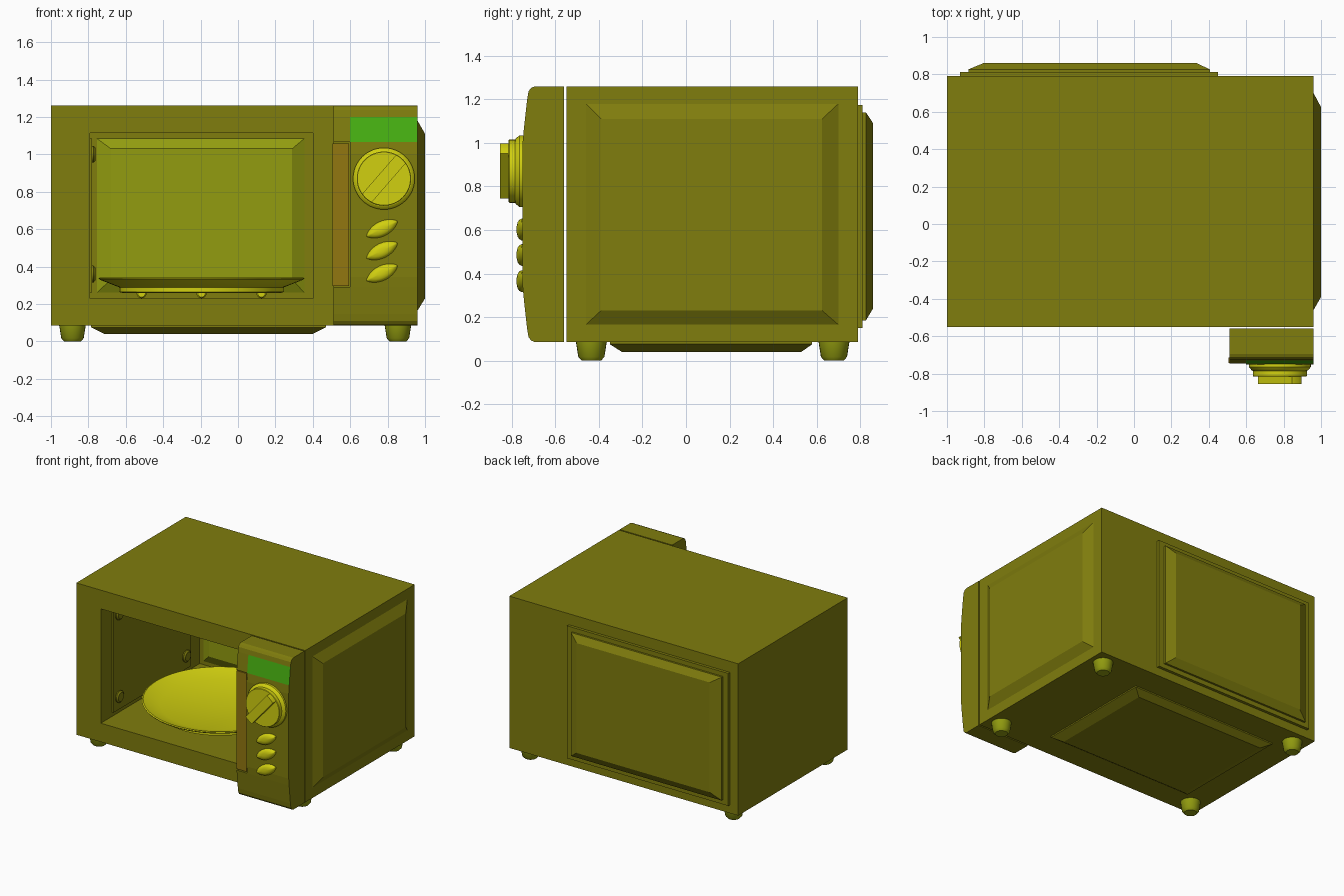
import bpy, bmesh, math
from math import sin, cos, pi

if "Cube" in bpy.data.objects:
    bpy.data.objects.remove(bpy.data.objects["Cube"])


def material(name, rgb):
    m = bpy.data.materials.new(name)
    m.diffuse_color = (*rgb, 1)
    m.use_nodes = True
    m.node_tree.nodes["Principled BSDF"].inputs["Base Color"].default_value = m.diffuse_color
    return m


OLIVE = material("olive_case", (0.215, 0.205, 0.004))
GREENISH = material("green_olive", (0.29, 0.335, 0.005))
YELLOW = material("yellow", (0.64, 0.63, 0.005))
DISPLAY = material("display_green", (0.065, 0.45, 0.006))
BROWN = material("brown", (0.29, 0.185, 0.005))


def loft(name, rings, mat, smooth=False):
    """Closed solid through equal-length rings, capped at both ends."""
    bm = bmesh.new()
    vs = [[bm.verts.new(p) for p in r] for r in rings]
    n = len(rings[0])
    for a, b in zip(vs, vs[1:]):
        for i in range(n):
            j = (i + 1) % n
            bm.faces.new((a[i], a[j], b[j], b[i]))
    bm.faces.new(vs[0])
    bm.faces.new(vs[-1])
    bmesh.ops.remove_doubles(bm, verts=bm.verts, dist=1e-5)
    bmesh.ops.recalc_face_normals(bm, faces=bm.faces)
    me = bpy.data.meshes.new(name)
    bm.to_mesh(me)
    bm.free()
    ob = bpy.data.objects.new(name, me)
    bpy.context.collection.objects.link(ob)
    me.materials.append(mat)
    if smooth:
        bpy.ops.object.select_all(action='DESELECT')
        ob.select_set(True)
        bpy.context.view_layer.objects.active = ob
        bpy.ops.object.shade_smooth_by_angle(angle=math.radians(35))
    return ob


def place(axis, pos, a, b):
    return {'x': (pos, a, b), 'y': (a, pos, b), 'z': (a, b, pos)}[axis]


def rect(axis, pos, a0, a1, b0, b1):
    return [place(axis, pos, a, b) for a, b in ((a0, b0), (a1, b0), (a1, b1), (a0, b1))]


def lathe(name, axis, centre, profile, mat, n=48):
    """Profile of (radius, position) turned around an axis."""
    ca, cb = centre
    rings = [[place(axis, p, ca + r * cos(2 * pi * i / n), cb + r * sin(2 * pi * i / n))
              for i in range(n)] for r, p in profile]
    return loft(name, rings, mat, True)


# Case with the cooking cavity
loft("case", [rect('y', 0.79, -1, 0.96, 0.085, 1.26),
              rect('y', -0.55, -1, 0.96, 0.085, 1.26),
              rect('y', -0.55, -0.79, 0.40, 0.23, 1.115),
              rect('y', 0.66, -0.79, 0.40, 0.23, 1.115)], OLIVE)

# Pressed panels on the right, back and underside
loft("right_panel", [rect('x', 0.955, -0.46, 0.70, 0.165, 1.18),
                     rect('x', 0.96, -0.46, 0.70, 0.165, 1.18),
                     rect('x', 1.0, -0.39, 0.625, 0.23, 1.11)], OLIVE)
loft("back_panel", [rect('y', 0.785, -0.93, 0.45, 0.15, 1.175),
                    rect('y', 0.812, -0.93, 0.45, 0.15, 1.175),
                    rect('y', 0.812, -0.885, 0.405, 0.185, 1.14),
                    rect('y', 0.827, -0.885, 0.405, 0.185, 1.14),
                    rect('y', 0.86, -0.805, 0.335, 0.24, 1.09)], OLIVE)
loft("bottom_panel", [rect('z', 0.09, -0.785, 0.47, -0.35, 0.58),
                      rect('z', 0.075, -0.785, 0.47, -0.35, 0.58),
                      rect('z', 0.04, -0.715, 0.40, -0.295, 0.53)], OLIVE)

# Cavity linings
loft("cavity_back_panel", [rect('y', 0.665, -0.755, 0.355, 0.26, 1.085),
                           rect('y', 0.655, -0.755, 0.355, 0.26, 1.085),
                           rect('y', 0.615, -0.68, 0.29, 0.33, 1.03)], GREENISH)
loft("cavity_side_panel", [rect('x', -0.795, -0.41, 0.54, 0.26, 1.085),
                           rect('x', -0.78, -0.41, 0.54, 0.26, 1.085)], OLIVE)
for y in (-0.34, 0.48):
    for z in (0.36, 1.0):
        lathe("side_panel_stud", 'x', (y, z),
              [(0.045, -0.785), (0.045, -0.772), (0.034, -0.762)], OLIVE, 20)

# Turntable with its roller ring
PX, PY = -0.195, 0.06
lathe("turntable_plate", 'z', (PX, PY),
      [(0.01, 0.285), (0.43, 0.285), (0.545, 0.33), (0.55, 0.338), (0.54, 0.342),
       (0.42, 0.299), (0.01, 0.299)], YELLOW, 64)
lathe("roller_ring", 'z', (PX, PY), [(0.42, 0.258), (0.44, 0.264), (0.44, 0.288), (0.42, 0.29)], YELLOW)
for k in range(3):
    a = pi / 2 + k * 2 * pi / 3
    x, y = PX + 0.37 * cos(a), PY + 0.37 * sin(a)
    lathe("roller", 'y', (x, 0.257),
          [(0.02, y - 0.03), (0.027, y - 0.022), (0.027, y + 0.022), (0.02, y + 0.03)], YELLOW, 20)

# Control panel: curved side profile, with a notch for the door button
TOP = [(-0.56, 1.26), (-0.695, 1.26), (-0.712, 1.253), (-0.724, 1.236), (-0.73, 1.2)]
MID_A = [(-0.751, 1.0)]
LOW = [(-0.751, 0.345)]
BOTTOM = [(y, 1.345 - z) for y, z in reversed(TOP)]


def side(x, depth):
    notch = ([(-0.745, 1.065), (depth or -0.745, 1.065)]
             + [(depth or y, z) for y, z in MID_A + LOW]
             + [(depth or -0.746, 0.29), (-0.746, 0.29)])
    return [(x, y, z) for y, z in TOP + notch + BOTTOM]


panel = loft("control_panel", [side(0.51, -0.72), side(0.60, -0.72), side(0.60, None),
                               side(0.96, None)], OLIVE)
panel.data.materials.append(DISPLAY)
for f in panel.data.polygons:
    c = f.center
    if c.x > 0.7 and 1.07 < c.z < 1.2 and f.normal.y < -0.8:
        f.material_index = 1
loft("door_button", [rect('y', -0.715, 0.506, 0.593, 0.297, 1.058),
                     rect('y', -0.742, 0.506, 0.593, 0.297, 1.058)], BROWN)

# Rotary knob with a diagonal grip
KX, KZ = 0.78, 0.87
lathe("knob", 'y', (KX, KZ), [(0.165, -0.74), (0.165, -0.765), (0.15, -0.783), (0.145, -0.785),
                              (0.145, -0.812), (0.142, -0.815)], YELLOW)
half = math.asin(0.034 / 0.142)
angles = [math.radians(49) + base + half * t / 3 for base in (0, pi) for t in range(-3, 4)]
loft("knob_grip", [[(KX + 0.142 * cos(a), y, KZ + 0.142 * sin(a)) for a in angles]
                   for y in (-0.81, -0.855)], YELLOW)

# Three leaf-shaped push buttons
N = 12
leaf = [(-cos(pi * i / N) * 0.092, 0.04 * sin(pi * i / N) ** 1.5) for i in range(N)]
leaf += [(-u, -v) for u, v in leaf]
t = math.radians(26)
for z in (0.602, 0.485, 0.365):
    rings = []
    for s, y in ((1, -0.74), (1, -0.756), (0.88, -0.767), (0.65, -0.774), (0.3, -0.778)):
        rings.append([(0.77 + s * (u * cos(t) - v * sin(t)), y,
                       z + s * (u * sin(t) + v * cos(t))) for u, v in leaf])
    loft("leaf_button", rings, YELLOW, True)

# Feet
for x in (-0.885, 0.855):
    for y in (-0.435, 0.68):
        lathe("foot", 'z', (x, y), [(0.072, 0.09), (0.07, 0.08), (0.06, 0.017), (0.045, 0)],
              GREENISH, 24)
